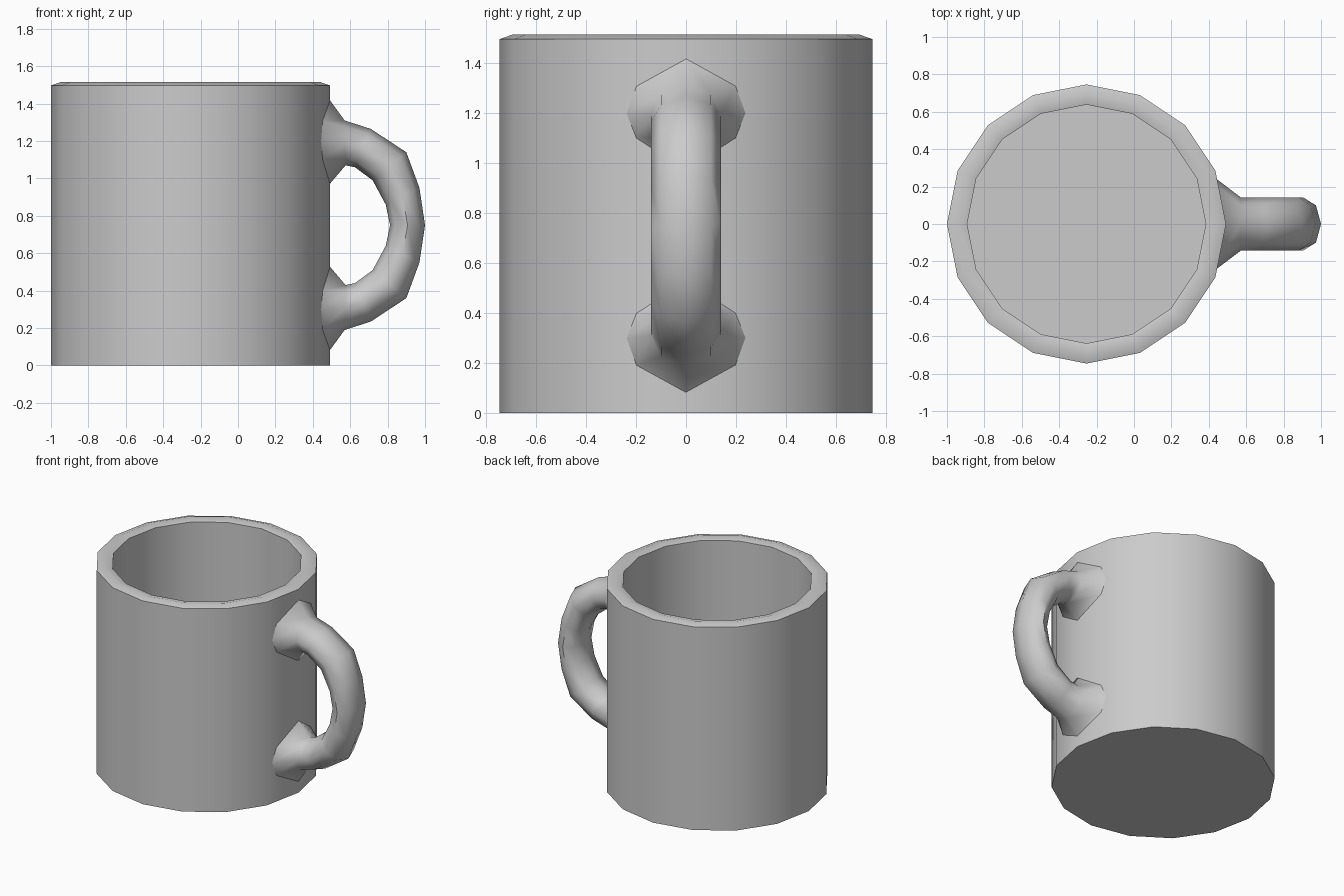
import bpy, bmesh
from math import cos, sin, pi, radians, tan

if "Cube" in bpy.data.objects:
    bpy.data.objects.remove(bpy.data.objects["Cube"])

CX, SIDES = -0.254, 16


def make_object(name, bm, angle):
    bmesh.ops.recalc_face_normals(bm, faces=bm.faces)
    mesh = bpy.data.meshes.new(name)
    bm.to_mesh(mesh)
    bm.free()
    ob = bpy.data.objects.new(name, mesh)
    bpy.context.collection.objects.link(ob)
    bpy.ops.object.select_all(action='DESELECT')
    ob.select_set(True)
    bpy.context.view_layer.objects.active = ob
    bpy.ops.object.shade_smooth_by_angle(angle=radians(angle))
    return ob


def loft(rings):
    """Skin a list of equal-length point rings and cap both ends."""
    bm = bmesh.new()
    loops = [[bm.verts.new(p) for p in ring] for ring in rings]
    n = len(loops[0])
    for a, b in zip(loops, loops[1:]):
        for i in range(n):
            j = (i + 1) % n
            bm.faces.new((a[i], a[j], b[j], b[i]))
    bm.faces.new(loops[0])
    bm.faces.new(loops[-1])
    return bm


# Mug body: outer wall, raised rim crest, inner wall and floor
profile = [(0.746, 0), (0.746, 1.497), (0.695, 1.515), (0.638, 1.5), (0.638, 0.1)]
body = [[(CX + r * cos(2 * pi * i / SIDES), r * sin(2 * pi * i / SIDES), z)
         for i in range(SIDES)] for r, z in profile]
make_object("mug_body", loft(body), 45)


# Handle: octagonal sections given by outer and inner points in the xz plane
def section(outer, inner):
    (ox, oz), (ix, iz) = outer, inner
    ring = []
    for k in range(8):
        c, s = cos(k * pi / 4), sin(k * pi / 4)
        ring.append(((ox + ix) / 2 + c * (ox - ix) / 2, 0.141 * s,
                     (oz + iz) / 2 + c * (oz - iz) / 2))
    return ring


# Flared root lying on the faceted wall
root_yz = [(0, 1.42), (0.2, 1.31), (0.24, 1.2), (0.2, 1.1),
           (0, 0.97), (-0.2, 1.1), (-0.24, 1.2), (-0.2, 1.31)]
root = [(0.49 - abs(y) * tan(pi / SIDES), y, z) for y, z in root_yz]

upper = [root] + [section(o, i) for o, i in [
    ((0.57, 1.31), (0.575, 1.07)),
    ((0.71, 1.265), (0.625, 1.06)),
    ((0.90, 1.14), (0.72, 0.99)),
    ((0.97, 0.95), (0.79, 0.86))]]
middle = section((1.0, 0.75), (0.813, 0.75))
lower = [[(x, y, 1.5 - z) for x, y, z in ring] for ring in reversed(upper)]
make_object("handle", loft(upper + [middle] + lower), 62)
